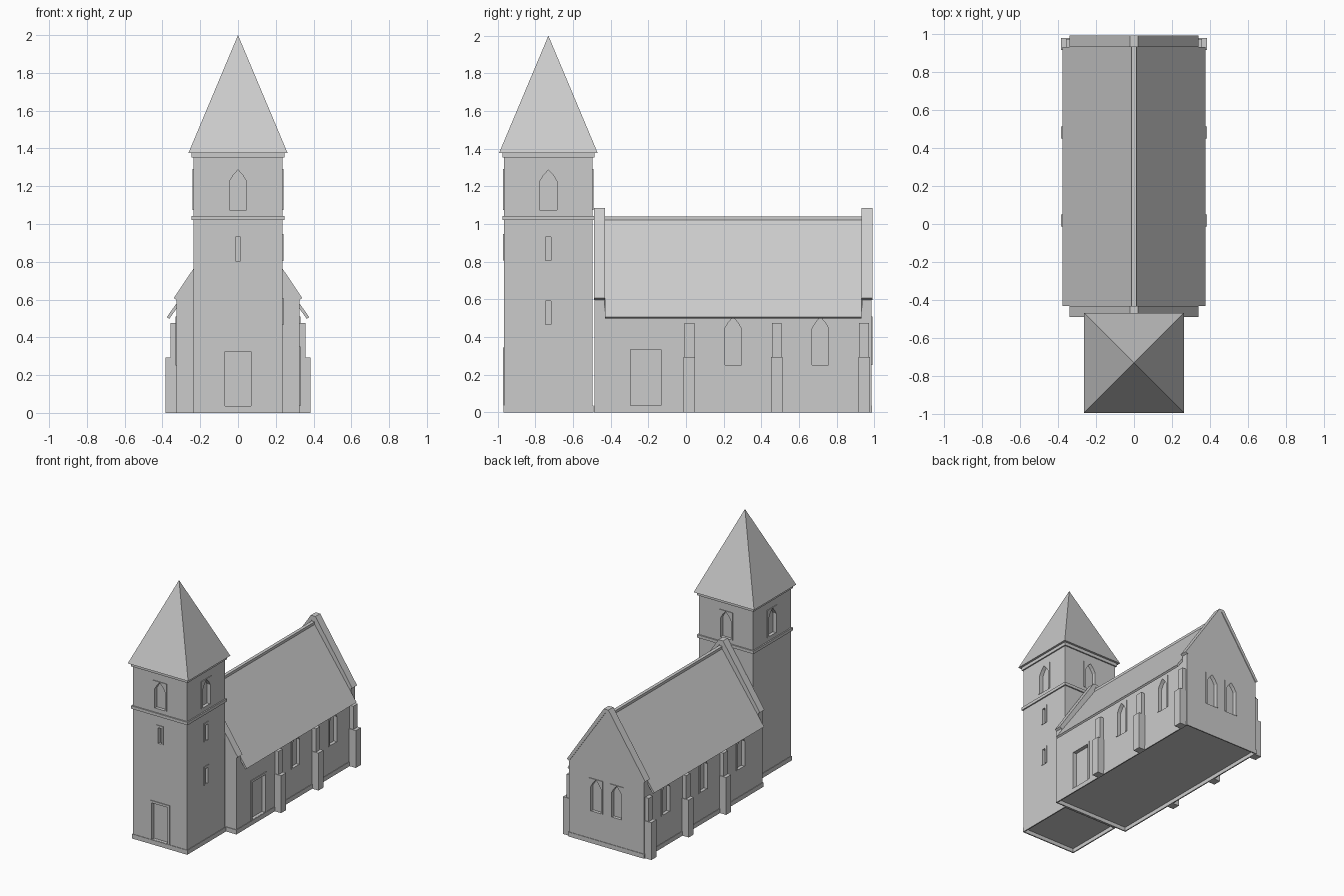
import bpy, bmesh

if "Cube" in bpy.data.objects:
    bpy.data.objects.remove(bpy.data.objects["Cube"])

TOWER_Y, TOWER_H = -0.731, 0.235
NAVE_X, BACK_Y = 0.325, 0.985
FLOOR = 0.03                      # underside sits above the plinth's lower edge
cutters = bpy.data.collections.new("cutters")
bpy.context.scene.collection.children.link(cutters)
to_cut = []


def finish(name, bm, col=None):
    bmesh.ops.recalc_face_normals(bm, faces=bm.faces)
    mesh = bpy.data.meshes.new(name)
    bm.to_mesh(mesh)
    bm.free()
    ob = bpy.data.objects.new(name, mesh)
    (col or bpy.context.scene.collection).objects.link(ob)
    return ob


def prism(name, profile, a, b, axis='Y', col=None):
    """Extrude a (u, z) profile from a to b along the X or Y axis."""
    bm = bmesh.new()
    place = (lambda u, z, d: (u, d, z)) if axis == 'Y' else (lambda u, z, d: (d, u, z))
    face = bm.faces.new([bm.verts.new(place(u, z, a)) for u, z in profile])
    moved = bmesh.ops.extrude_face_region(bm, geom=[face])['geom']
    step = (0, b - a, 0) if axis == 'Y' else (b - a, 0, 0)
    bmesh.ops.translate(bm, vec=step, verts=[v for v in moved if isinstance(v, bmesh.types.BMVert)])
    return finish(name, bm, col)


def rect(u0, u1, z0, z1):
    return [(u0, z0), (u1, z0), (u1, z1), (u0, z1)]


def box(name, x0, x1, y0, y1, z0, z1):
    return prism(name, rect(x0, x1, z0, z1), y0, y1)


def square(name, half, z0, z1):
    return box(name, -half, half, TOWER_Y - half, TOWER_Y + half, z0, z1)


def plinth(name, x, y0, y1, t=0.009):
    """Four thin base strips around a rectangle."""
    for s in (-1, 1):
        a, b = sorted((s * x, s * (x - t)))
        box(name, a, b, y0, y1, 0, 0.035)
    box(name, -x, x, y0, y0 + t, 0, 0.035)
    box(name, -x, x, y1 - t, y1, 0, 0.035)


def opening(name, axis, wall, side, u, half, z0, spring, peak=None):
    """Recessed opening with a slightly proud flat surround."""
    pts = [(u - half, z0), (u + half, z0), (u + half, spring)]
    if peak:
        mid = spring + (peak - spring) * 0.55
        pts += [(u + half * 0.55, mid), (u, peak), (u - half * 0.55, mid)]
    pts.append((u - half, spring))
    top = peak + 0.004 if peak else spring + 0.018
    to_cut.append(prism(name + "_surround", rect(u - half - 0.015, u + half + 0.015, z0, top),
                        wall - side * 0.01, wall + side * 0.005, axis))
    prism("cutter", pts, wall - side * 0.025, wall + side * 0.03, axis, cutters).hide_render = True


def mirrored(half):
    return half + [(-x, z) for x, z in reversed(half) if x > 0]


# Tower: plinth, shaft, string course, cornice
h = TOWER_H + 0.004
plinth("tower_plinth", h, TOWER_Y - h, TOWER_Y + h)
to_cut.append(square("tower_shaft", TOWER_H, FLOOR, 1.36))
square("tower_string_course", 0.245, 1.02, 1.043)
square("tower_cornice", 0.245, 1.352, 1.377)

# Pyramid spire
bm = bmesh.new()
h = 0.262
base = [bm.verts.new((sx * h, TOWER_Y + sy * h, 1.377))
        for sx, sy in ((-1, -1), (1, -1), (1, 1), (-1, 1))]
apex = bm.verts.new((0, TOWER_Y, 2.0))
bm.faces.new(base)
for i in range(4):
    bm.faces.new((base[i], base[(i + 1) % 4], apex))
finish("spire", bm)

# Belfry windows on all four tower faces
for s in (-1, 1):
    opening("belfry_window", 'Y', TOWER_Y + s * TOWER_H, s, 0, 0.045, 1.075, 1.225, 1.287)
    opening("belfry_window", 'X', s * TOWER_H, s, TOWER_Y, 0.047, 1.075, 1.225, 1.287)

# Stair slits and tower door
opening("tower_slit", 'Y', TOWER_Y - TOWER_H, -1, 0, 0.014, 0.805, 0.93)
for z in (0.465, 0.805):
    opening("tower_slit", 'X', TOWER_H, 1, TOWER_Y, 0.015, z, z + 0.125)
opening("tower_door", 'Y', TOWER_Y - TOWER_H, -1, 0, 0.07, 0.037, 0.325)

# Nave body and plinth
to_cut.append(prism("nave_body", mirrored([(NAVE_X, FLOOR), (NAVE_X, 0.555), (0, 1.01)]), -0.44, 0.94))
plinth("nave_plinth", NAVE_X + 0.004, -0.49, BACK_Y + 0.004)

# Nave roof slabs and ridge cap
roof = [(0, 1.012), (0.364, 0.498), (0.377, 0.507), (0, 1.039)]
prism("nave_roof", roof + [(-x, z) for x, z in reversed(roof) if x > 0], -0.43, 0.932)
box("roof_ridge", -0.013, 0.013, -0.43, 0.932, 1.015, 1.041)

# Gable walls with raised coping
gable = mirrored([(NAVE_X, FLOOR), (NAVE_X, 0.605), (0, 1.075)])
coping = [(0, 1.065), (0.322, 0.595), (0.34, 0.608), (0.02, 1.085)]
coping += [(-x, z) for x, z in reversed(coping) if x > 0]
for label, w0, w1, c0, c1 in (("front", -0.485, -0.433, -0.488, -0.43),
                              ("back", 0.935, BACK_Y, 0.931, 0.991)):
    to_cut.append(prism(label + "_gable", gable, w0, w1))
    prism(label + "_coping", coping, c0, c1)

# Stepped buttresses on both sides
for s in (-1, 1):
    for y in (0.018, 0.482, 0.946):
        for name, reach, half, top in (("buttress_lower", 0.383, 0.031, 0.293),
                                       ("buttress_upper", 0.357, 0.026, 0.475)):
            x0, x1 = sorted((s * 0.32, s * reach))
            box(name, x0, x1, y - half, y + half, 0, top)

# Nave lancets: two on the right beside the door, three on the left
for s, ys in ((1, (0.25, 0.714)), (-1, (-0.214, 0.25, 0.714))):
    for y in ys:
        opening("nave_window", 'X', s * NAVE_X, s, y, 0.044, 0.25, 0.445, 0.505)
opening("nave_door", 'X', NAVE_X, 1, -0.213, 0.081, 0.037, 0.333)

# Pair of lancets in the back gable
for x in (-0.09, 0.09):
    opening("gable_window", 'Y', BACK_Y, 1, x, 0.044, 0.25, 0.445, 0.505)

# Cut the openings, then drop the cutters
for ob in to_cut:
    mod = ob.modifiers.new("openings", 'BOOLEAN')
    mod.operand_type, mod.collection, mod.solver = 'COLLECTION', cutters, 'EXACT'
deps = bpy.context.evaluated_depsgraph_get()
cut = [(ob, bpy.data.meshes.new_from_object(ob.evaluated_get(deps))) for ob in to_cut]
for ob, mesh in cut:
    ob.modifiers.clear()
    ob.data = mesh
for ob in list(cutters.objects):
    bpy.data.objects.remove(ob)
bpy.data.collections.remove(cutters)
